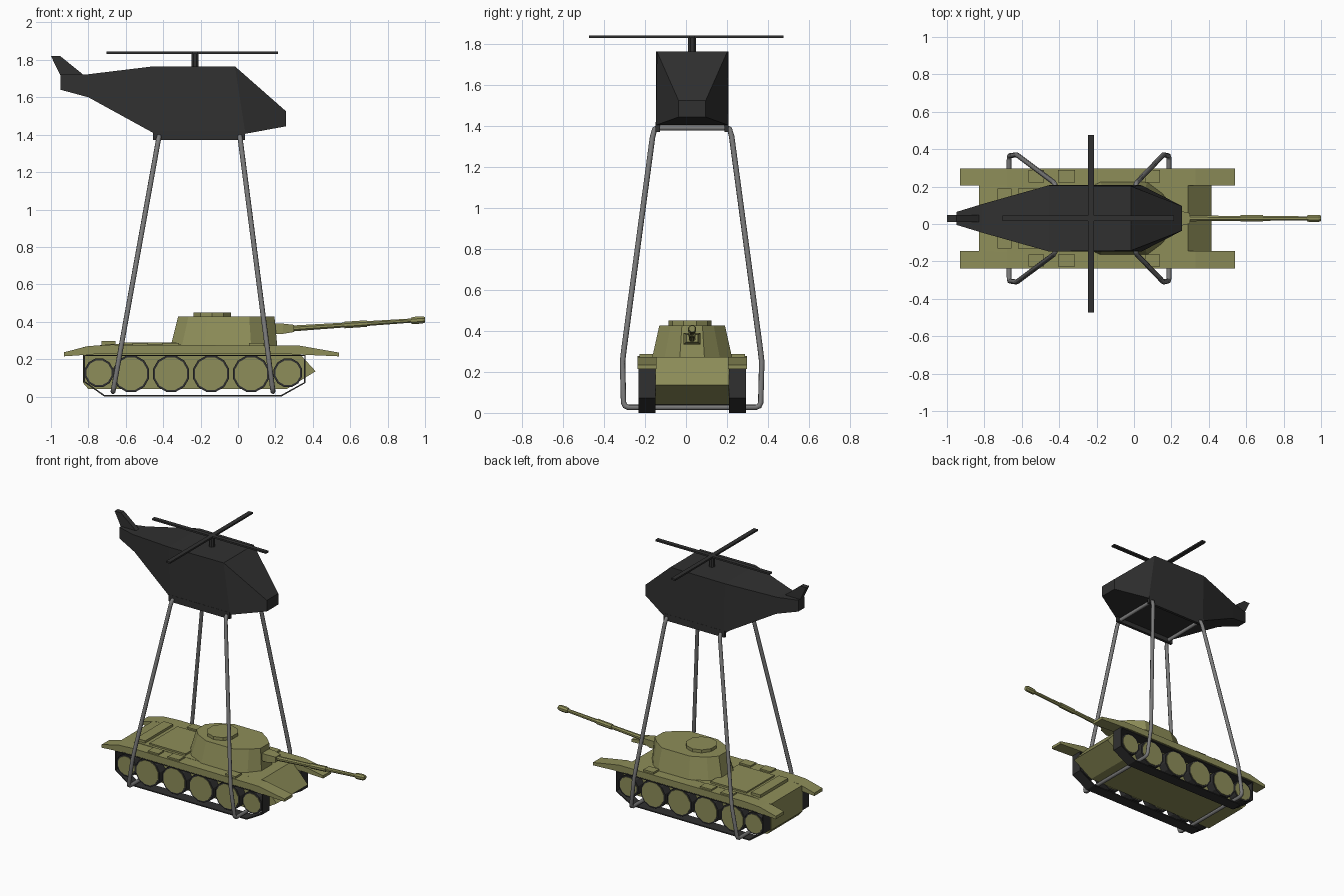
import bpy, bmesh, math

if "Cube" in bpy.data.objects:
    bpy.data.objects.remove(bpy.data.objects["Cube"])

YC = 0.03  # the whole model is mirrored about this y


def material(name, c):
    m = bpy.data.materials.new(name)
    m.diffuse_color = (*c, 1)
    m.use_nodes = True
    m.node_tree.nodes["Principled BSDF"].inputs["Base Color"].default_value = m.diffuse_color
    return m


OLIVE = material("olive", (0.27, 0.27, 0.10))
BLACK = material("black", (0.03, 0.03, 0.03))
STEEL = material("steel", (0.2, 0.2, 0.2))


def loft(name, rings, mat, caps=True):
    bm = bmesh.new()
    rows = [[bm.verts.new((x, y + YC, z)) for x, y, z in r] for r in rings]
    n = len(rows[0])
    for a, b in zip(rows, rows[1:]):
        for i in range(n):
            j = (i + 1) % n
            bm.faces.new((a[i], a[j], b[j], b[i]))
    if caps:
        bm.faces.new(rows[0])
        bm.faces.new(rows[-1])
    bmesh.ops.recalc_face_normals(bm, faces=bm.faces)
    me = bpy.data.meshes.new(name)
    bm.to_mesh(me)
    bm.free()
    me.materials.append(mat)
    ob = bpy.data.objects.new(name, me)
    bpy.context.collection.objects.link(ob)
    return ob


def prism(name, profile, y0, y1, mat, caps=True):
    return loft(name, [[(x, y, z) for x, z in profile] for y in (y0, y1)], mat, caps)


def box(name, x0, x1, y0, y1, z0, z1, mat):
    return prism(name, [(x0, z0), (x1, z0), (x1, z1), (x0, z1)], y0, y1, mat)


def circle(n, r, a0=0.5):
    return [(r * math.cos((i + a0) * math.tau / n), r * math.sin((i + a0) * math.tau / n)) for i in range(n)]


def disc(name, x, z, r, y0, y1, n, mat):
    return prism(name, [(x + a, z + b) for a, b in circle(n, r)], y0, y1, mat)


def upright(name, x, y, z0, z1, r, n, mat):
    return loft(name, [[(x + a, y + b, z) for a, b in circle(n, r)] for z in (z0, z1)], mat)


# Hull
prism("hull", [(-0.83, 0.075), (-0.80, 0.04), (0.26, 0.04), (0.415, 0.135),
               (0.29, 0.272), (-0.68, 0.28), (-0.83, 0.265)], -0.18, 0.18, OLIVE)
box("rear_deck_plate", -0.73, -0.655, -0.16, 0.16, 0.26, 0.297, OLIVE)
box("engine_deck_plate", -0.62, -0.33, -0.16, 0.16, 0.26, 0.29, OLIVE)

# Running gear on both sides
wheels = [(-0.743, 0.127, 0.079), (0.267, 0.127, 0.079)] + [(-0.572 + 0.214 * i, 0.122, 0.1) for i in range(4)]
track = [(-0.825, 0.222), (-0.825, 0.078), (-0.715, 0.0), (0.232, 0.0), (0.36, 0.072), (0.36, 0.222)]
fender = [(-0.93, 0.215), (-0.93, 0.237), (-0.80, 0.27), (-0.68, 0.277), (0.33, 0.272),
          (0.54, 0.235), (0.54, 0.215), (0.27, 0.227), (-0.76, 0.227)]
for s, side in ((-1, "right"), (1, "left")):
    t = prism(side + "_track", track, s * 0.18, s * 0.262, BLACK, caps=False)
    m = t.modifiers.new("thickness", "SOLIDIFY")
    m.thickness, m.offset = 0.008, -1
    prism(side + "_fender", fender, s * 0.175, s * 0.268, OLIVE)
    for i, (x, z, r) in enumerate(wheels):
        disc(f"{side}_tyre_{i}", x, z, r, s * 0.185, s * 0.25, 12, BLACK)
        disc(f"{side}_wheel_{i}", x, z, r - 0.011, s * 0.18, s * 0.253, 12, OLIVE)
    for i, (x0, x1) in enumerate(((-0.565, -0.48), (-0.405, -0.315), (0.06, 0.14))):
        box(f"{side}_fender_box_{i}", x0, x1, s * 0.192, s * 0.258, 0.25, 0.287, OLIVE)

# Turret: faceted plan outline, narrowing upward
low = [(-0.36, 0.07), (-0.30, 0.14), (-0.18, 0.195), (0.07, 0.195), (0.15, 0.135), (0.21, 0.06)]
high = [(-0.32, 0.05), (-0.265, 0.11), (-0.165, 0.16), (0.06, 0.16), (0.14, 0.105), (0.195, 0.05)]
loft("turret", [[(x, y, z) for x, y in h] + [(x, -y, z) for x, y in reversed(h)]
                for h, z in ((low, 0.27), (high, 0.428))], OLIVE)
upright("hatch", -0.138, -0.01, 0.42, 0.45, 0.105, 10, OLIVE)
loft("mantlet", [[(x, y * w, z) for y, z in ((-1, z0), (1, z0), (1, z1), (-1, z1))]
                 for x, w, z0, z1 in ((0.18, 0.042, 0.335, 0.39), (0.24, 0.042, 0.335, 0.39),
                                      (0.30, 0.028, 0.345, 0.383))], OLIVE)

# Gun barrel with sleeve and muzzle
stations = [(0.2, 0.018), (0.57, 0.014), (0.57, 0.019), (0.69, 0.019), (0.69, 0.014),
            (0.925, 0.012), (0.925, 0.017), (0.94, 0.021), (0.985, 0.021), (1.0, 0.016)]
loft("gun_barrel", [[(x, a, 0.358 + (x - 0.2) * 0.066 + b) for a, b in circle(8, r)]
                    for x, r in stations], OLIVE)

# Helicopter body: four-cornered sections from tail to nose
# (x top, z top, half width top, x bottom, z bottom, half width bottom)
sections = [(-0.948, 1.722, 0.035, -0.948, 1.64, 0.035), (-0.81, 1.722, 0.077, -0.80, 1.60, 0.077),
            (-0.455, 1.765, 0.177, -0.445, 1.405, 0.177), (-0.016, 1.765, 0.172, 0.04, 1.405, 0.177),
            (0.257, 1.525, 0.066, 0.257, 1.445, 0.066)]
loft("helicopter_body", [[(xt, -wt, zt), (xt, wt, zt), (xb, wb, zb), (xb, -wb, zb)]
                         for xt, zt, wt, xb, zb, wb in sections], BLACK)
prism("tail_fin", [(-0.948, 1.715), (-1.0, 1.82), (-0.95, 1.82), (-0.82, 1.715)], -0.018, 0.018, BLACK)
for s, side in ((-1, "right"), (1, "left")):
    box(side + "_skid_rail", -0.455, 0.037, s * 0.158, s * 0.178, 1.372, 1.42, BLACK)

# Rotor
upright("rotor_mast", -0.23, 0, 1.74, 1.842, 0.021, 8, BLACK)
box("long_rotor_blade", -0.702, 0.214, -0.015, 0.015, 1.832, 1.844, BLACK)
box("cross_rotor_blade", -0.246, -0.214, -0.504, 0.446, 1.832, 1.844, BLACK)

# Lifting cables: one closed loop at each end of the tank
for name, xt, xb in (("rear_cable", -0.422, -0.668), ("front_cable", 0.01, 0.187)):
    half = [(0.17, 1.392), (0.183, 1.385), (0.193, 1.35), (0.333, 0.31), (0.34, 0.25),
            (0.335, 0.05), (0.328, 0.034), (0.312, 0.027)]
    path = half + [(-y, z) for y, z in reversed(half)]
    cu = bpy.data.curves.new(name, "CURVE")
    cu.dimensions = "3D"
    cu.bevel_depth, cu.bevel_resolution = 0.0135, 2
    sp = cu.splines.new("POLY")
    sp.points.add(len(path) - 1)
    for p, (y, z) in zip(sp.points, path):
        k = (1.392 - z) / (1.392 - 0.027)
        p.co = (xt + (xb - xt) * k, y + YC, z, 1)
    sp.use_cyclic_u = True
    cu.materials.append(STEEL)
    bpy.context.collection.objects.link(bpy.data.objects.new(name, cu))
